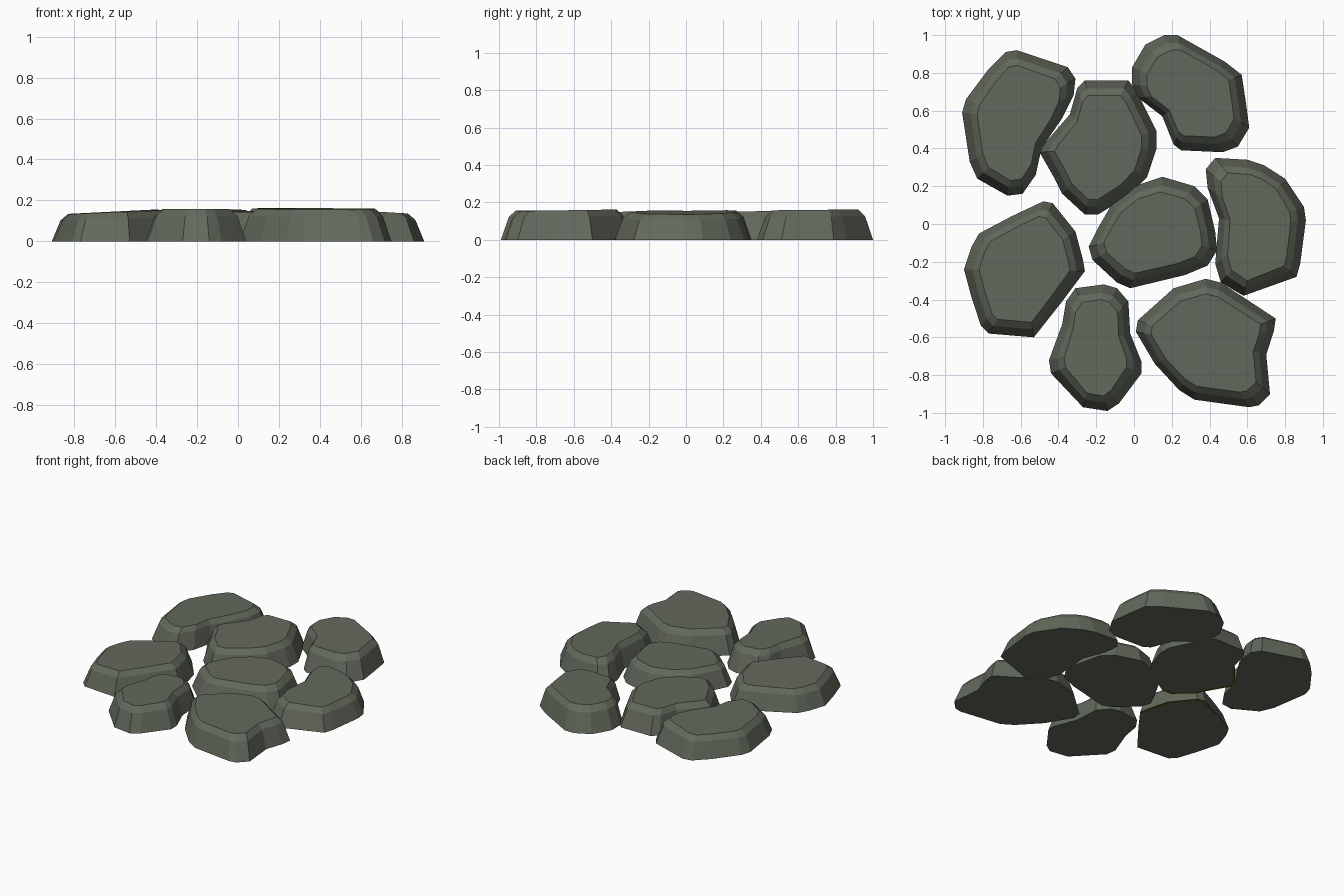
import bpy, bmesh
from mathutils import Vector


def material(name, rgb):
    m = bpy.data.materials.new(name)
    m.diffuse_color = (*rgb, 1)
    return m


STONE = material("grey green stone", (0.125, 0.142, 0.108))
MOSS = material("moss green", (0.09, 0.105, 0.012))


def stone(name, h, tilt, flat, moss_dir=None):
    """Flat stone: base outline, sloped side, chamfer and a slightly tilted top."""
    pts = [Vector((flat[i], flat[i + 1])) for i in range(0, len(flat), 2)]
    pts.reverse()  # outlines are listed clockwise
    n = len(pts)
    lo = Vector((min(p.x for p in pts), min(p.y for p in pts)))
    hi = Vector((max(p.x for p in pts), max(p.y for p in pts)))
    c, r = (lo + hi) / 2, (hi - lo) / 2

    def inset(p, d):
        return Vector((c.x + (p.x - c.x) * (1 - d / r.x),
                       c.y + (p.y - c.y) * (1 - d / r.y)))

    bm = bmesh.new()

    def ring(d, z, k):
        out = []
        for p in pts:
            q = inset(p, d)
            lift = k * (tilt[0] * (q.x - c.x) + tilt[1] * (q.y - c.y))
            out.append(bm.verts.new((q.x, q.y, z + lift)))
        return out

    rings = [ring(0.022, 0, 0), ring(0, 0, 0), ring(0.043, h * 0.78, 0.8), ring(0.08, h, 1)]
    for level, (a, b) in enumerate(zip(rings, rings[1:])):
        for i in range(n):
            j = (i + 1) % n
            f = bm.faces.new((a[i], a[j], b[j], b[i]))
            # mossy sliver under the rim on one side
            if level == 0 and moss_dir:
                m = (pts[i] + pts[j]) / 2 - c
                if m.normalized().dot(Vector(moss_dir).normalized()) > 0.55:
                    f.material_index = 1
    bm.faces.new(rings[-1])
    bm.faces.new(list(reversed(rings[0])))
    bmesh.ops.recalc_face_normals(bm, faces=bm.faces)
    me = bpy.data.meshes.new(name)
    bm.to_mesh(me)
    bm.free()
    me.materials.append(STONE)
    me.materials.append(MOSS)
    bpy.context.collection.objects.link(bpy.data.objects.new(name, me))


# Back row
stone("stone_back_left", 0.145, (0.05, 0.0), [
    -.62, .92, -.35, .83, -.31, .77, -.32, .68, -.38, .56, -.49, .40, -.52, .26, -.59, .16,
    -.67, .15, -.83, .24, -.87, .33, -.91, .59, -.89, .66, -.77, .82, -.68, .91])
stone("stone_back_middle", 0.153, (0.0, 0.01), [
    -.26, .76, -.03, .76, .01, .71, .07, .59, .12, .49, .12, .40, .07, .25, -.03, .15,
    -.19, .05, -.26, .05, -.38, .16, -.42, .24, -.50, .38, -.47, .43, -.34, .58, -.30, .72],
    (-1, -0.6))
stone("stone_back_right", 0.16, (0.0, 0.01), [
    .16, 1.0, .23, 1.0, .48, .86, .57, .79, .59, .66, .61, .51, .55, .41, .47, .38,
    .25, .39, .21, .42, .15, .57, .02, .67, -.01, .74, -.01, .83, .06, .95])
# Middle row
stone("stone_centre", 0.145, (0.0, 0.01), [
    .15, .25, .32, .20, .39, .13, .43, -.04, .44, -.14, .39, -.22, .27, -.27, -.02, -.34,
    -.09, -.31, -.22, -.19, -.24, -.12, -.19, -.02, -.12, .10, 0, .20])
stone("stone_right", 0.147, (-0.06, 0.0), [
    .43, .35, .60, .34, .69, .31, .80, .24, .90, .09, .91, .02, .88, -.21, .86, -.28,
    .58, -.38, .46, -.31, .43, -.21, .45, .03, .39, .19, .38, .29])
stone("stone_left", 0.143, (0.04, 0.0), [
    -.48, .12, -.43, .11, -.31, -.04, -.27, -.19, -.26, -.25, -.38, -.41, -.53, -.60,
    -.77, -.58, -.81, -.54, -.86, -.39, -.90, -.24, -.86, -.12, -.82, -.05, -.65, .04],
    (0.6, 1))
# Front row
stone("stone_front_middle", 0.157, (0.0, 0.0), [
    -.31, -.34, -.16, -.32, -.09, -.34, -.03, -.41, -.02, -.58, .04, -.73, .04, -.79,
    -.08, -.95, -.14, -.99, -.27, -.97, -.44, -.79, -.45, -.72, -.38, -.53, -.36, -.41])
stone("stone_front_right", 0.158, (0.0, 0.015), [
    .38, -.29, .46, -.31, .75, -.50, .74, -.57, .70, -.69, .72, -.90, .66, -.96, .61, -.97,
    .32, -.93, .24, -.88, .11, -.74, .01, -.57, .02, -.51, .21, -.34])
